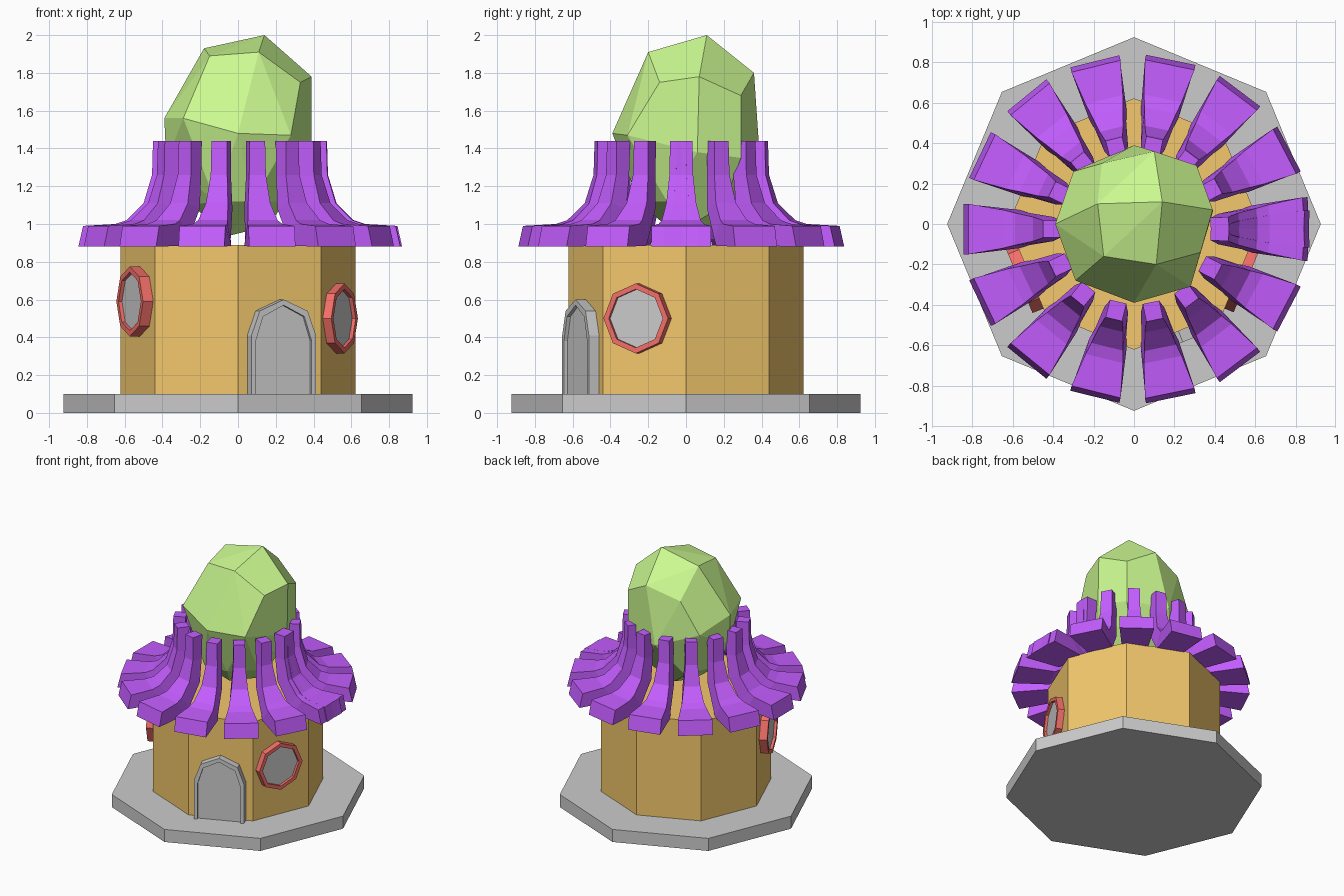
import bpy, bmesh
from math import radians, sin, cos, pi
from mathutils import Matrix, Vector

if "Cube" in bpy.data.objects:
    bpy.data.objects.remove(bpy.data.objects["Cube"])


def material(name, rgb):
    m = bpy.data.materials.new(name)
    m.diffuse_color = (*rgb, 1)
    m.use_nodes = True
    m.node_tree.nodes["Principled BSDF"].inputs["Base Color"].default_value = m.diffuse_color
    return m


ORANGE = material("orange", (0.90, 0.58, 0.15))
GREEN = material("green", (0.60, 0.95, 0.28))
PURPLE = material("purple", (0.55, 0.11, 1.0))
RED = material("red", (0.90, 0.16, 0.14))


def finish(name, bm, mat=None):
    bmesh.ops.recalc_face_normals(bm, faces=bm.faces[:])
    me = bpy.data.meshes.new(name)
    bm.to_mesh(me)
    bm.free()
    ob = bpy.data.objects.new(name, me)
    bpy.context.collection.objects.link(ob)
    if mat:
        me.materials.append(mat)
    return ob


def octagon_block(name, r, z0, z1, mat=None):
    bm = bmesh.new()
    bmesh.ops.create_cone(bm, cap_ends=True, segments=8, radius1=r, radius2=r, depth=z1 - z0,
                          matrix=Matrix.Translation((0, 0, (z0 + z1) / 2)))
    # keep corners on the axes
    if min(abs(v.co.x) for v in bm.verts) > 0.01:
        bmesh.ops.rotate(bm, verts=bm.verts[:], matrix=Matrix.Rotation(pi / 8, 3, 'Z'))
    return finish(name, bm, mat)


octagon_block("base_slab", 0.925, 0, 0.10)
octagon_block("tower_wall", 0.622, 0.10, 0.89, ORANGE)


# Faceted egg-shaped dome: convex hull of its corners
dome = [(.14, .11, 2.0), (-.18, .10, 1.93), (-.15, -.16, 1.89), (.11, -.20, 1.91),
        (.39, .07, 1.78), (.33, -.14, 1.75), (.10, .36, 1.80), (-.16, .30, 1.72), (.31, .29, 1.68),
        (-.39, 0, 1.56), (0, -.39, 1.48), (.28, -.31, 1.47), (-.29, -.28, 1.56), (-.30, .26, 1.47),
        (.39, .06, 1.38), (.31, .29, 1.35), (0, .39, 1.36), (-.38, 0, 1.33),
        (-.12, -.25, 1.12), (.08, -.25, 1.12), (.25, -.1, 1.12), (.2, .2, 1.1), (-.15, .22, 1.1),
        (-.25, 0, 1.1), (-.04, -.05, .94), (.16, .02, .99), (0, .14, .98)]
bm = bmesh.new()
for p in dome:
    bm.verts.new(p)
bmesh.ops.convex_hull(bm, input=bm.verts[:])
bmesh.ops.dissolve_limit(bm, angle_limit=radians(7), verts=bm.verts[:], edges=bm.edges[:])
finish("dome", bm, GREEN)

# Petals: (outer r, z, inner r, z, half width) from top to flared tip
petal = [(.46, 1.44, .37, 1.44, .042), (.465, 1.26, .38, 1.25, .045), (.51, 1.11, .41, 1.08, .06),
         (.60, 1.02, .53, .92, .08), (.66, 1.0, .58, .885, .095), (.83, .99, .855, .88, .125)]
for i in range(15):
    bm = bmesh.new()
    rings = [[bm.verts.new(p) for p in ((ro, -w, zo), (ro, w, zo), (ri, w, zi), (ri, -w, zi))]
             for ro, zo, ri, zi, w in petal]
    for a, b in zip(rings, rings[1:]):
        for k in range(4):
            bm.faces.new((a[k], a[k - 1], b[k - 1], b[k]))
    bm.faces.new(rings[0])
    bm.faces.new(rings[-1])
    ob = finish(f"petal_{i + 1}", bm, PURPLE)
    ob.location = (0.01, -0.025, 0)
    ob.rotation_euler.z = radians(2.2 + 25.4 * i)


# Wall fittings: a frame ring and a recessed panel, in (across, up) coordinates
def fitting(name, outer, inner, angle, shift, z, depth, recess, mat):
    a = radians(angle)
    n, t = Vector((cos(a), sin(a), 0)), Vector((-sin(a), cos(a), 0))

    def loop(bm, pts, d):
        return [bm.verts.new(n * (0.573 + d) + t * (u + shift) + Vector((0, 0, v + z))) for u, v in pts]

    bm = bmesh.new()
    loops = [loop(bm, p, d) for p, d in ((outer, -.02), (outer, depth), (inner, depth), (inner, -.02))]
    for A, B in zip(loops, loops[1:] + loops[:1]):
        for k in range(len(A)):
            bm.faces.new((A[k - 1], A[k], B[k], B[k - 1]))
    finish(name + "_frame", bm, mat)
    bm = bmesh.new()
    A, B = loop(bm, inner, -.02), loop(bm, inner, depth - recess)
    for k in range(len(A)):
        bm.faces.new((A[k - 1], A[k], B[k], B[k - 1]))
    bm.faces.new(A)
    bm.faces.new(B)
    finish(name + "_panel", bm)


def octagon(r):
    return [(r * sin(k * pi / 4), r * cos(k * pi / 4)) for k in range(8)]


def arch(w, top):
    return [(-w, 0), (w, 0), (w, top - .19), (w * .74, top - .06), (0, top),
            (-w * .74, top - .06), (-w, top - .19)]


fitting("door", arch(.185, .50), arch(.16, .47), -67.5, 0, .10, .06, .02, None)
fitting("right_window", octagon(.185), octagon(.155), -22.5, -.03, .50, .05, .02, RED)
fitting("left_window", octagon(.185), octagon(.155), 202.5, .03, .59, .06, .02, RED)
